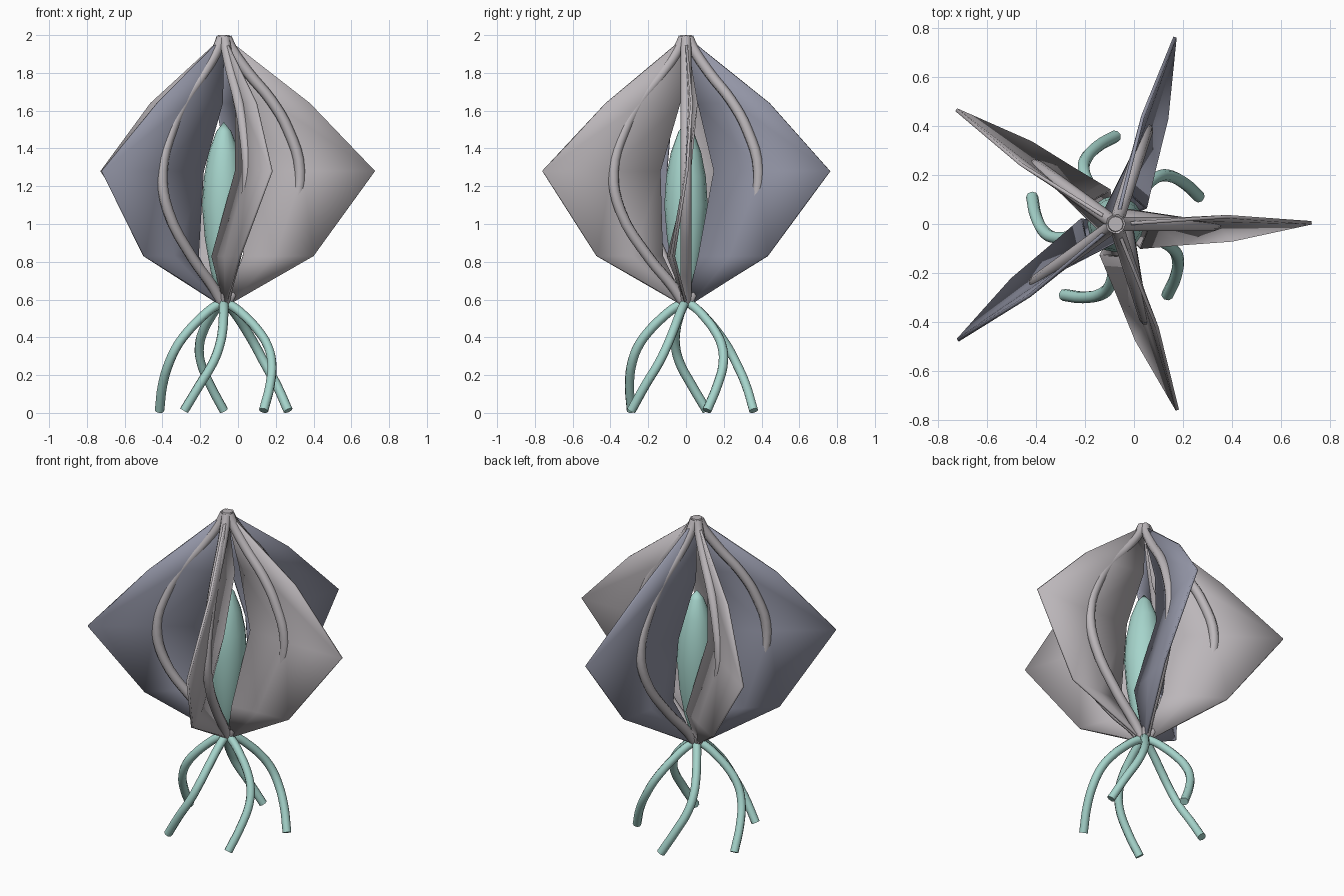
import bpy, bmesh, math

if "Cube" in bpy.data.objects:
    bpy.data.objects.remove(bpy.data.objects["Cube"])

CX = -0.075          # central axis
N = 5


def material(name, rgb):
    m = bpy.data.materials.new(name)
    m.diffuse_color = (*rgb, 1)
    m.use_nodes = True
    m.node_tree.nodes["Principled BSDF"].inputs["Base Color"].default_value = m.diffuse_color
    return m


green = material("pale_green", (0.38, 0.66, 0.60))
light = material("warm_grey", (0.50, 0.47, 0.49))
dark = material("blue_grey", (0.29, 0.30, 0.38))


def polar(r, t, z, deg):
    """Radius r, sideways offset t, height z, turned about the central axis."""
    a = math.radians(deg)
    return (CX + r * math.cos(a) - t * math.sin(a), r * math.sin(a) + t * math.cos(a), z)


def finish(ob, mat, angle):
    ob.data.materials.clear()
    ob.data.materials.append(mat)
    bpy.ops.object.select_all(action='DESELECT')
    ob.select_set(True)
    bpy.context.view_layer.objects.active = ob
    bpy.ops.object.shade_smooth_by_angle(angle=math.radians(angle))


def mesh_object(name, verts, faces, mat, angle):
    me = bpy.data.meshes.new(name)
    me.from_pydata(verts, [], faces)
    ob = bpy.data.objects.new(name, me)
    bpy.context.collection.objects.link(ob)
    finish(ob, mat, angle)
    return ob


def tube(name, pts, radius, mat):
    cu = bpy.data.curves.new(name, 'CURVE')
    cu.dimensions = '3D'
    cu.bevel_depth = radius
    cu.bevel_resolution = 2
    cu.use_fill_caps = True
    cu.resolution_u = 4
    sp = cu.splines.new('BEZIER')
    sp.bezier_points.add(len(pts) - 1)
    for bp, p in zip(sp.bezier_points, pts):
        bp.co = p
        bp.handle_left_type = bp.handle_right_type = 'AUTO'
    ob = bpy.data.objects.new(name, cu)
    bpy.context.collection.objects.link(ob)
    bpy.ops.object.select_all(action='DESELECT')
    ob.select_set(True)
    bpy.context.view_layer.objects.active = ob
    bpy.ops.object.convert(target='MESH')
    finish(bpy.context.object, mat, 50)


# Twisted petals: rows from top to bottom, each inner, middle, outer (r, t)
rows = [
    (1.975, [(0.000, 0.0), (0.012, 0.0), (0.025, 0.0)]),
    (1.64, [(0.05, 0.055), (0.26, 0.02), (0.455, 0.03)]),
    (1.28, [(0.15, 0.02), (0.42, 0.0), (0.80, 0.005)]),
    (0.83, [(0.10, -0.095), (0.27, -0.08), (0.475, -0.065)]),
    (0.58, [(0.005, 0.0), (0.02, 0.0), (0.035, 0.0)]),
]
for k in range(N):
    verts = [polar(r, t, z, 72 * k) for z, cols in rows for r, t in cols]
    faces = [(i * 3 + j, i * 3 + j + 1, i * 3 + j + 4, i * 3 + j + 3)
             for i in range(len(rows) - 1) for j in range(2)]
    petal = mesh_object(f"petal_{k + 1}", verts, faces, dark if k in (1, 3) else light, 60)
    s = petal.modifiers.new("thickness", 'SOLIDIFY')
    s.thickness = 0.014
    s.offset = 0

# Bowed ribs running along the petals
rib = [(0.014, 1.985), (0.04, 1.93), (0.13, 1.80), (0.25, 1.655), (0.34, 1.50),
       (0.403, 1.28), (0.365, 1.07), (0.205, 0.82), (0.07, 0.665), (0.012, 0.58)]
for k in range(N):
    tube(f"rib_{k + 1}", [polar(r, 0, z, 72 * k) for r, z in rib], 0.029, light)

# Swirling tentacles: height, radius, turn
tentacle = [(0.58, 0.02, 36), (0.55, 0.07, 36), (0.50, 0.13, 35), (0.44, 0.19, 34),
            (0.36, 0.25, 31), (0.27, 0.29, 25), (0.15, 0.325, 13), (0.012, 0.358, 0)]
for k in range(N):
    tube(f"tentacle_{k + 1}", [polar(r, 0, z, 18 + 72 * k + a) for z, r, a in tentacle],
         0.025, green)

# Spindle-shaped core
profile = [(0.0, 0.58), (0.03, 0.62), (0.07, 0.75), (0.10, 0.92), (0.115, 1.10),
           (0.105, 1.25), (0.08, 1.38), (0.04, 1.49), (0.0, 1.54)]
SEG = 16
verts = [polar(r, 0, z, 360 * i / SEG) for r, z in profile for i in range(SEG)]
faces = [(a * SEG + i, a * SEG + (i + 1) % SEG, (a + 1) * SEG + (i + 1) % SEG, (a + 1) * SEG + i)
         for a in range(len(profile) - 1) for i in range(SEG)]
core = mesh_object("core", verts, faces, green, 60)
bm = bmesh.new()
bm.from_mesh(core.data)
bmesh.ops.remove_doubles(bm, verts=bm.verts, dist=1e-4)
bmesh.ops.recalc_face_normals(bm, faces=bm.faces)
bm.to_mesh(core.data)
bm.free()

# Small crown cap where the ribs meet
bpy.ops.mesh.primitive_cone_add(vertices=12, radius1=0.042, radius2=0.03, depth=0.04,
                                location=(CX, 0, 1.98))
bpy.context.object.name = "crown_cap"
finish(bpy.context.object, light, 30)
